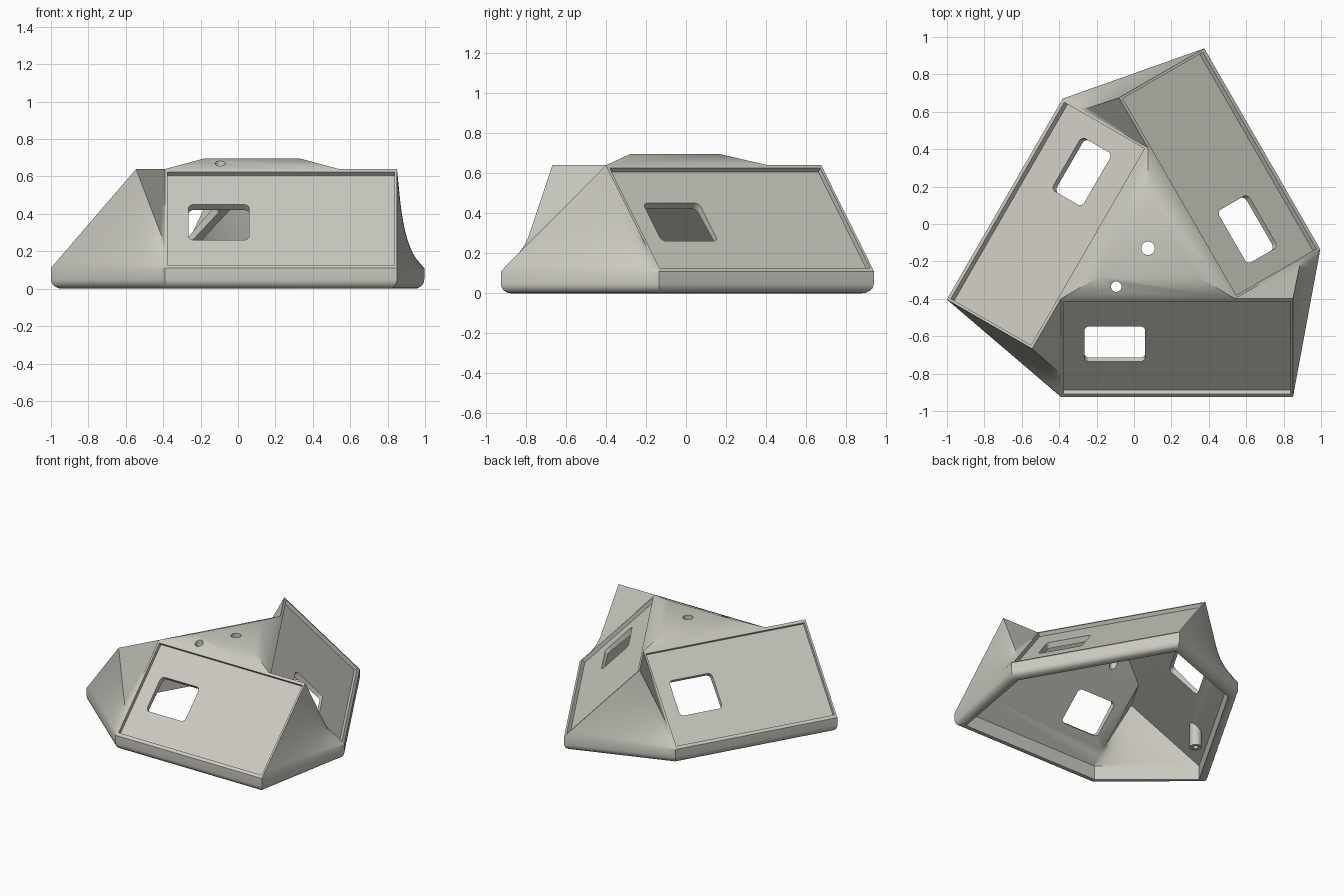
import bpy, bmesh, math
from mathutils import Vector, Matrix

if "Cube" in bpy.data.objects:
    bpy.data.objects.remove(bpy.data.objects["Cube"])

CENTRE = Vector((0.075, -0.13, 0))
SQ3 = math.sqrt(3)

mat = bpy.data.materials.new("warm grey plastic")
mat.diffuse_color = (0.6, 0.59, 0.53, 1)
mat.use_nodes = True
mat.node_tree.nodes["Principled BSDF"].inputs["Base Color"].default_value = mat.diffuse_color


def turn(p, k):
    """Rotate a point k thirds of a turn about the hub."""
    return Matrix.Rotation(math.radians(120 * k), 3, 'Z') @ Vector(p)


def finish(name, bm):
    bmesh.ops.remove_doubles(bm, verts=bm.verts, dist=1e-5)
    bmesh.ops.recalc_face_normals(bm, faces=bm.faces)
    me = bpy.data.meshes.new(name)
    bm.to_mesh(me)
    bm.free()
    me.materials.append(mat)
    ob = bpy.data.objects.new(name, me)
    bpy.context.collection.objects.link(ob)
    ob.location = CENTRE
    return ob


def inset_ring(ring, d, z):
    """Inset a convex counter-clockwise outline by d and place it at height z."""
    out = []
    n = len(ring)
    for i in range(n):
        a, b, c = (ring[(i + j) % n].to_2d() for j in (-1, 0, 1))
        e, f = (b - a).normalized(), (c - b).normalized()
        n1, n2 = Vector((-e.y, e.x)), Vector((-f.y, f.x))
        m = b + (n1 + n2) * d / (1 + n1.dot(n2))
        out.append(Vector((m.x, m.y, z)))
    return out


def body(name, d0, zb, d1, zt, end, dc, zc, rings, n=12):
    """Three sloping panels in a pinwheel, with twisted fillers and a low cap."""
    bm = bmesh.new()
    face = lambda pts: bm.faces.new([bm.verts.new(p) for p in pts])
    x0 = -d1 * SQ3
    S0, S1 = Vector((x0, -d0, zb)), Vector((x0, -d1, zt))
    P0, P1 = Vector((end, -d0, zb)), Vector((end, -d1, zt))
    R = S0.lerp(S1, 0.23)
    C = Vector((-dc * SQ3, -dc, zc))
    nS0, nS1, nR, nC = (turn(p, 1) for p in (S0, S1, R, C))
    # twisted filler between neighbouring panels
    grid = [[P0.lerp(nS0, i / n).lerp(P1.lerp(nR, i / n), j / n)
             for j in range(n + 1)] for i in range(n + 1)]
    base = []
    for k in range(3):
        t = lambda pts: [turn(p, k) for p in pts]
        back_edge = [turn(p, -1) for p in reversed(grid[n])]
        face(t([S0] + grid[0] + [nS1, S1] + back_edge[:-1]))     # panel
        face(t([S1, nS1, nC, C]))                                # cap slope
        face(t([g[n] for g in grid] + [nS1]))                    # back of panel
        for i in range(n):
            for j in range(n):
                face(t([grid[i][j], grid[i + 1][j], grid[i + 1][j + 1], grid[i][j + 1]]))
        base += t([S0] + [g[0] for g in grid[:-1]])
    face([turn(C, k) for k in range(3)])
    # base band
    prev = base
    for d, z in rings:
        cur = inset_ring(base, d, z)
        for i in range(len(base)):
            j = (i + 1) % len(base)
            face([prev[i], cur[i], cur[j], prev[j]])
        prev = cur
    face(prev)
    return finish(name, bm)


def prism(name, x0, x1, y0, y1, z0, z1, r, mtx):
    """Box with rounded corners."""
    bm = bmesh.new()
    pts = []
    for cx, cy, a0 in ((x1 - r, y1 - r, 0), (x0 + r, y1 - r, 90),
                       (x0 + r, y0 + r, 180), (x1 - r, y0 + r, 270)):
        for s in range(7 if r else 1):
            a = math.radians(a0 + 15 * s)
            pts.append((cx + r * math.cos(a), cy + r * math.sin(a)))
    f = bm.faces.new([bm.verts.new((x, y, z0)) for x, y in pts])
    ext = bmesh.ops.extrude_face_region(bm, geom=[f])['geom']
    bmesh.ops.translate(bm, vec=(0, 0, z1 - z0),
                        verts=[v for v in ext if isinstance(v, bmesh.types.BMVert)])
    bm.transform(mtx)
    return finish(name, bm)


def cylinder(name, x, y, z0, z1, r):
    bm = bmesh.new()
    bmesh.ops.create_cone(bm, cap_ends=True, segments=32, radius1=r, radius2=r, depth=z1 - z0,
                          matrix=Matrix.Translation((x, y, (z0 + z1) / 2)))
    return finish(name, bm)


def cut(ob, cutter):
    m = ob.modifiers.new("cut", 'BOOLEAN')
    m.operation, m.solver, m.object = 'DIFFERENCE', 'EXACT', cutter
    bpy.context.view_layer.objects.active = ob
    bpy.ops.object.modifier_apply(modifier=m.name)
    bpy.data.objects.remove(cutter)


# outer skin with rounded foot, hollowed from below
D0, ZB, D1, ZT, END = 0.795, 0.11, 0.2685, 0.64, 0.775
foot = [(0.05 * (1 - math.cos(math.radians(a))), 0.05 - 0.05 * math.sin(math.radians(a)))
        for a in range(0, 91, 15)]
shell = body("housing", D0, ZB, D1, ZT, END, 0.15, 0.695, foot)
cut(shell, body("hollow", 0.73, 0.107, 0.252, 0.545, 0.725, 0.14, 0.657, [(0, -0.05)]))

# recessed screen beds and windows, in panel coordinates
up = Vector((0, D0 - D1, ZT - ZB)).normalized()
nrm = Vector((1, 0, 0)).cross(up)
frame = Matrix((Vector((1, 0, 0)), up, nrm)).transposed().to_4x4()
frame.translation = (0, -D0, ZB)
for k in range(3):
    m = Matrix.Rotation(math.radians(120 * k), 4, 'Z') @ frame
    cut(shell, prism("recess", -D1 * SQ3 + 0.013, END - 0.014, 0.024, 0.726, -0.028, 0.1, 0, m))
    cut(shell, prism("window", -0.34, -0.015, 0.24, 0.508, -0.12, 0.05, 0.03, m))

# cap holes
cut(shell, cylinder("centre_hole", 0, 0, 0.6, 0.8, 0.036))
cut(shell, cylinder("cable_hole", -0.17, -0.205, 0.5, 0.8, 0.028))

# screw post under the left panel, top trimmed to the slope
boss = cylinder("screw_post", -0.735, 0.01, 0.04, 0.2, 0.042)
for v in boss.data.vertices:
    if v.co.z > 0.1:
        v.co.z = 0.205 + 0.642 - (-0.866 * v.co.x * -1 * -1 + 0.5 * v.co.y)
cut(boss, cylinder("screw_hole", -0.735, 0.01, 0.0, 0.13, 0.018))

for ob in (shell, boss):
    bpy.ops.object.select_all(action='DESELECT')
    ob.select_set(True)
    bpy.context.view_layer.objects.active = ob
    bpy.ops.object.shade_smooth_by_angle(angle=math.radians(30))
